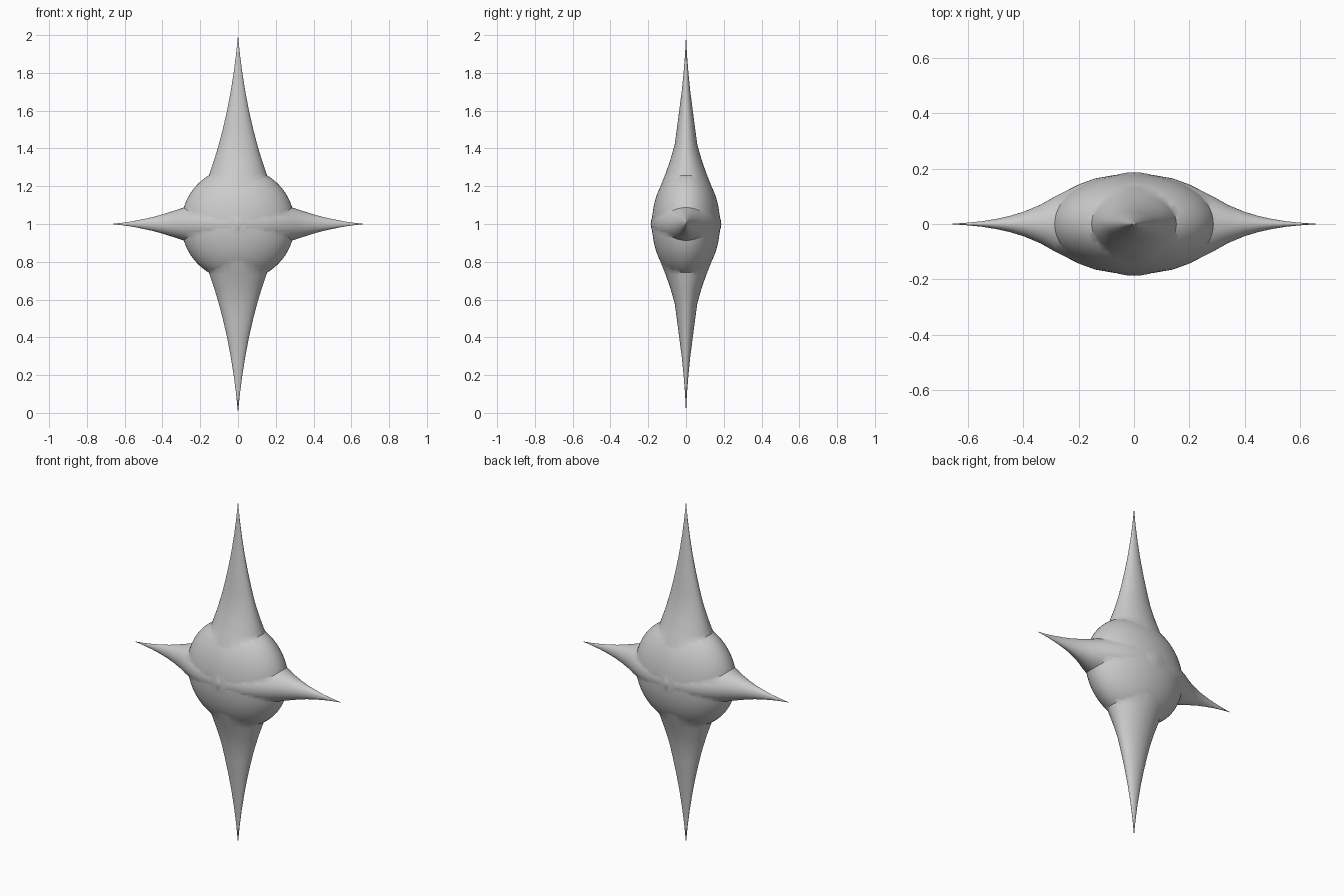
import bpy, bmesh, math
from mathutils import Vector

if "Cube" in bpy.data.objects:
    bpy.data.objects.remove(bpy.data.objects["Cube"])

SEG = 48


def finish(bm, name):
    bmesh.ops.recalc_face_normals(bm, faces=bm.faces)
    me = bpy.data.meshes.new(name)
    bm.to_mesh(me)
    bm.free()
    ob = bpy.data.objects.new(name, me)
    bpy.context.collection.objects.link(ob)
    return ob


def spindle(name, profile, tip, vertical):
    """Double-ended spike; profile rows are (distance, half width, half depth)."""
    rows = [(-d, w, h) for d, w, h in reversed(profile[1:])] + profile
    bm = bmesh.new()

    def point(d, w, y):
        return Vector((w, y, 1 + d)) if vertical else Vector((d, y, 1 + w))

    rings = []
    for d, w, h in rows:
        rings.append([bm.verts.new(point(d, w * math.cos(2 * math.pi * i / SEG),
                                         h * math.sin(2 * math.pi * i / SEG)))
                      for i in range(SEG)])
    for a, b in zip(rings, rings[1:]):
        for i in range(SEG):
            j = (i + 1) % SEG
            bm.faces.new((a[i], a[j], b[j], b[i]))
    for ring, d in ((rings[0], -tip), (rings[-1], tip)):
        v = bm.verts.new(point(d, 0, 0))
        for i in range(SEG):
            bm.faces.new((ring[i], ring[(i + 1) % SEG], v))
    return finish(bm, name)


# Flattened ball in the middle
bm = bmesh.new()
bmesh.ops.create_uvsphere(bm, u_segments=64, v_segments=32, radius=1)
for v in bm.verts:
    x, y, z = v.co
    v.co = (0.3 * x, 0.18 * z, 1 + 0.3 * y)
star = finish(bm, "four_point_star")

# Long vertical and short horizontal spikes
tall = spindle("vertical_spikes", [
    (0, .205, .187), (.1, .19, .168), (.2, .168, .135), (.27, .15, .107),
    (.34, .126, .083), (.42, .102, .06), (.5, .081, .049), (.6, .058, .036),
    (.7, .039, .023), (.8, .023, .013), (.9, .01, .005)], 1.0, True)
wide = spindle("horizontal_spikes", [
    (0, .14, .186), (.07, .133, .177), (.14, .122, .165), (.2, .109, .143),
    (.285, .088, .1), (.34, .07, .069), (.4, .051, .044), (.45, .037, .029),
    (.5, .026, .018), (.55, .016, .01), (.6, .008, .005)], 0.67, False)

# Merge into one skin
for part in (tall, wide):
    mod = star.modifiers.new("join_" + part.name, 'BOOLEAN')
    mod.operation = 'UNION'
    mod.solver = 'EXACT'
    mod.object = part
bpy.context.view_layer.objects.active = star
star.select_set(True)
for mod in list(star.modifiers):
    bpy.ops.object.modifier_apply(modifier=mod.name)
for part in (tall, wide):
    bpy.data.objects.remove(part)
bpy.ops.object.shade_smooth_by_angle(angle=math.radians(40))
